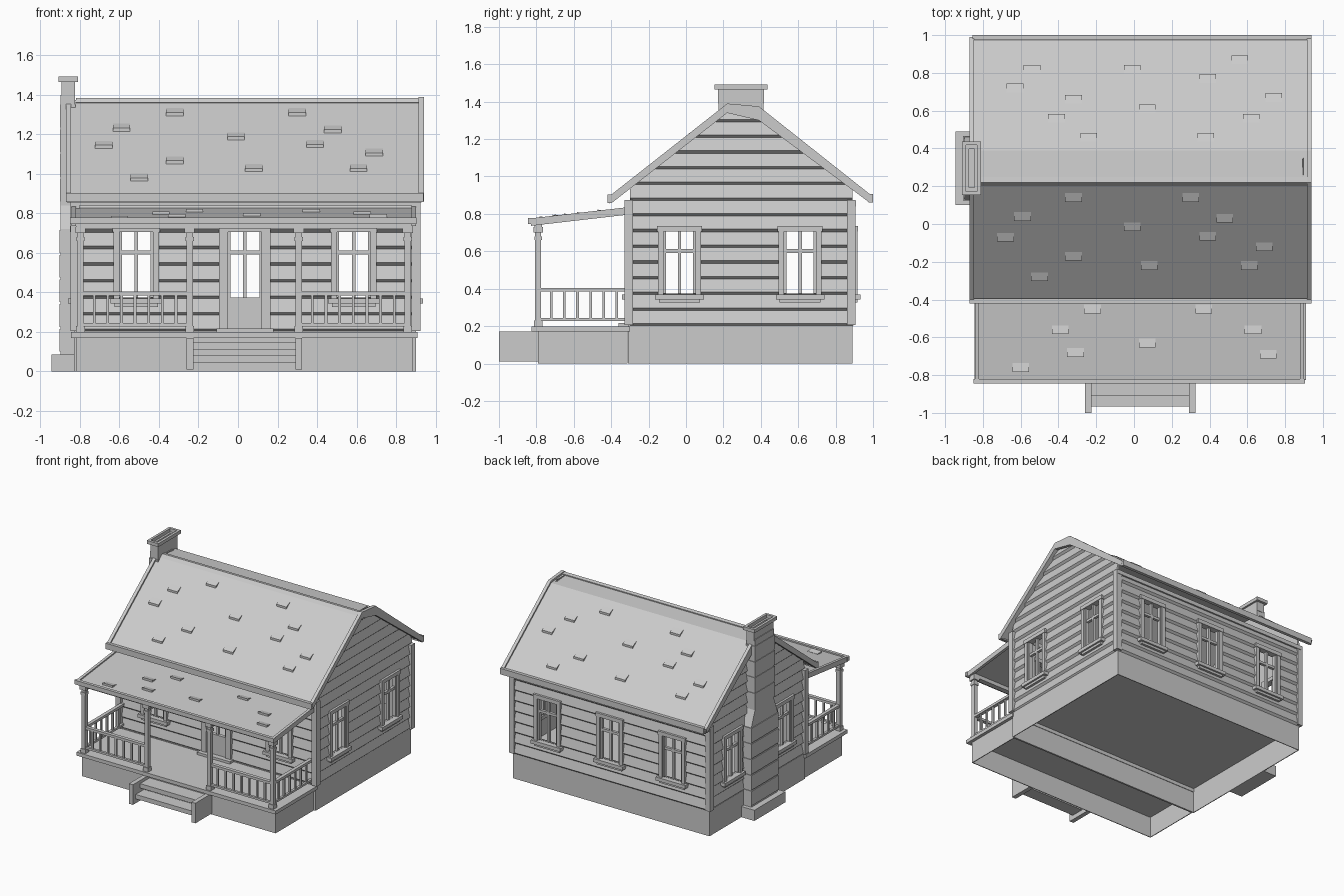
import bpy, bmesh
from mathutils import Vector

if "Cube" in bpy.data.objects:
    bpy.data.objects.remove(bpy.data.objects["Cube"])

grey = bpy.data.materials.new("plain_grey")
grey.diffuse_color = (0.6, 0.6, 0.6, 1)
grey.use_nodes = True
grey.node_tree.nodes["Principled BSDF"].inputs["Base Color"].default_value = grey.diffuse_color

XL, XR, YF, YB = -0.82, 0.895, -0.30, 0.89      # house wall planes
SIDES = {  # map (along, outward, up) to world for each wall
    "front": lambda u, d, z: (u, YF - d, z),
    "back": lambda u, d, z: (u, YB + d, z),
    "left": lambda u, d, z: (XL - d, u, z),
    "right": lambda u, d, z: (XR + d, u, z),
}
world = lambda x, y, z: (x, y, z)


def finish(name, bm):
    bmesh.ops.recalc_face_normals(bm, faces=bm.faces[:])
    me = bpy.data.meshes.new(name)
    bm.to_mesh(me)
    bm.free()
    me.materials.append(grey)
    ob = bpy.data.objects.new(name, me)
    bpy.context.scene.collection.objects.link(ob)
    return ob


def loft(bm, loops):
    """Closed solid through a list of equally long loops."""
    vs = [[bm.verts.new(p) for p in lp] for lp in loops]
    n = len(vs[0])
    for a, b in zip(vs, vs[1:]):
        for i in range(n):
            bm.faces.new((a[i], a[(i + 1) % n], b[(i + 1) % n], b[i]))
    bm.faces.new(vs[0])
    bm.faces.new(vs[-1])


def rect(x0, x1, y0, y1, z):
    return [(x0, y0, z), (x1, y0, z), (x1, y1, z), (x0, y1, z)]


def boxes(name, items, fn=world):
    bm = bmesh.new()
    for x0, x1, y0, y1, z0, z1 in items:
        loft(bm, [[fn(*p) for p in rect(x0, x1, y0, y1, z)] for z in (z0, z1)])
    return finish(name, bm)


def x_prism(name, profile, x0, x1):
    bm = bmesh.new()
    loft(bm, [[(x, y, z) for y, z in profile] for x in (x0, x1)])
    return finish(name, bm)


# ---- foundations: hollow, open underneath
def hollow_base(name, x0, x1, y0, y1, h, t=0.006):
    boxes(name, [(x0, x1, y0, y0 + t, 0, h), (x0, x1, y1 - t, y1, 0, h),
                 (x0, x0 + t, y0 + t, y1 - t, 0, h), (x1 - t, x1, y0 + t, y1 - t, 0, h),
                 (x0 + t, x1 - t, y0 + t, y1 - t, h - t, h)])


hollow_base("house_foundation", -0.83, 0.90, -0.31, 0.89, 0.205)
hollow_base("porch_foundation", -0.82, 0.885, -0.79, -0.312, 0.172)
boxes("porch_deck", [(-0.845, 0.91, -0.825, -0.30, 0.17, 0.198)])

# ---- steps
boxes("step_stringers", [(-0.26, -0.225, -1.0, -0.79, 0.01, 0.17),
                         (0.29, 0.325, -1.0, -0.79, 0.01, 0.17)])
boxes("step_treads", [(-0.225, 0.29, -0.91, -0.79, 0.11, 0.145),
                      (-0.225, 0.29, -0.965, -0.86, 0.045, 0.08)])

# ---- openings: (centre, bottom, top) for every wall
WIN = (0.375, 0.705)
OPEN = {
    "front": [(-0.515, *WIN), (0.035, *WIN), (0.585, *WIN)],
    "back": [(-0.515, *WIN), (0.035, *WIN), (0.585, *WIN)],
    "left": [(-0.035, *WIN), (0.61, *WIN)],
    "right": [(-0.035, *WIN), (0.61, *WIN)],
}


# ---- clapboard walls with cut openings; gables trimmed to the roof
def siding(side, u0, u1, courses, h=0.084, z0=0.2):
    fn = SIDES[side]
    prof = [(-0.006, z0)]
    for i in range(courses):
        z = z0 + i * h
        prof += [(0, z), (0.016, z + 0.014)]
    prof += [(0, z0 + courses * h), (-0.006, z0 + courses * h)]
    bm = bmesh.new()
    loft(bm, [[fn(u, d, z) for d, z in prof] for u in (u0, u1)])
    ob = finish(side + "_siding_wall", bm)
    cut = boxes("cutter", [(c - 0.085, c + 0.085, -0.1, 0.1, a, b) for c, a, b in OPEN[side]], fn)
    cut.hide_render = True
    mod = ob.modifiers.new("openings", "BOOLEAN")
    mod.object, mod.operation, mod.solver = cut, "DIFFERENCE", "EXACT"
    dg = bpy.context.evaluated_depsgraph_get()
    me = bpy.data.meshes.new_from_object(ob.evaluated_get(dg))
    ob.modifiers.clear()
    bpy.data.objects.remove(cut)
    bm = bmesh.new()
    bm.from_mesh(me)
    for co, no in (((0, -0.41, 0.86), (0, -0.495, 0.63)), ((0, 0.99, 0.865), (0, 0.475, 0.6))):
        bmesh.ops.bisect_plane(bm, geom=bm.verts[:] + bm.edges[:] + bm.faces[:],
                               plane_co=Vector(co), plane_no=Vector(no), clear_outer=True)
    bm.to_mesh(ob.data)
    bm.free()


siding("front", XL, XR, 8)
siding("back", XL, XR, 8)
siding("left", YF, YB, 14)
siding("right", YF, YB, 14)


# ---- window frames, sills and glazing bars
def window(name, side, c, a, b, sill=True):
    w = 0.085
    parts = [(c - w - 0.03, c - w, -0.02, 0.026, a - 0.01, b),
             (c + w, c + w + 0.03, -0.02, 0.026, a - 0.01, b),
             (c - w - 0.035, c + w + 0.035, -0.02, 0.03, b, b + 0.03),
             (c - 0.009, c + 0.009, -0.012, 0.01, a, b),
             (c - w, c + w, -0.012, 0.01, 0.592, 0.612)]
    for s in (-1, 1):   # sash stiles
        parts.append(tuple(sorted((c + s * w, c + s * (w - 0.012)))) + (-0.015, 0.015, a, b))
    if sill:
        parts += [(c - w - 0.045, c + w + 0.045, -0.02, 0.042, a - 0.032, a - 0.005),
                  (c - w - 0.025, c + w + 0.025, 0, 0.028, a - 0.05, a - 0.032)]
    boxes(name, parts, SIDES[side])


for side, holes in OPEN.items():
    for i, (c, a, b) in enumerate(holes):
        door = side == "front" and i == 1
        window("door_light" if door else f"{side}_window", side, c, a, b, not door)
boxes("front_door", [(-0.05, 0.12, -0.01, 0.018, 0.215, 0.375),
                     (-0.095, -0.05, -0.02, 0.028, 0.2, 0.74), (0.12, 0.165, -0.02, 0.028, 0.2, 0.74),
                     (-0.11, 0.18, 0, 0.06, 0.195, 0.217)], SIDES["front"])

# ---- corner boards and wall-top trim
boxes("corner_boards", [(x, x + 0.045, y, y + 0.045, 0.205, 0.875)
                        for x in (-0.848, 0.878) for y in (-0.328, 0.862)])
boxes("wall_trim", [(-0.84, 0.915, -0.322, -0.29, 0.84, 0.872), (-0.84, 0.915, 0.88, 0.91, 0.84, 0.872)])

# ---- main roof set slightly below its rakes, and eave fascias
top = [(-0.41, 0.895), (0.22, 1.39), (0.39, 1.375), (0.99, 0.90)]
x_prism("main_roof", [(y, z - 0.015) for y, z in top] + [(y, z - 0.04) for y, z in reversed(top)], -0.865, 0.93)
for x in (-0.872, 0.915):
    x_prism("gable_rake", top + [(0.975, 0.865), (0.39, 1.30), (0.22, 1.34), (-0.395, 0.86)], x, x + 0.026)
x_prism("ridge_cap", [(0.20, 1.36), (0.22, 1.385), (0.25, 1.38), (0.25, 1.35)], -0.82, 0.92)
boxes("eave_fascias", [(-0.872, 0.94, -0.42, -0.395, 0.857, 0.903),
                       (-0.855, 0.94, 0.975, 1.0, 0.86, 0.907)])

# ---- porch roof, beam, posts and railings
p_z = lambda y: 0.765 + 0.115 * (y + 0.84)
p_prof = lambda up, dn: [(-0.83, p_z(-0.83) + up), (-0.31, p_z(-0.31) + up),
                         (-0.31, p_z(-0.31) - dn), (-0.83, p_z(-0.83) - dn)]
x_prism("porch_roof", p_prof(0, 0.02), -0.835, 0.9)
for x in (-0.842, 0.878):
    x_prism("porch_roof_edge", p_prof(0.01, 0.03), x, x + 0.022)
boxes("porch_fascia", [(-0.85, 0.905, -0.845, -0.82, 0.745, 0.778)])
boxes("porch_beam", [(-0.82, 0.885, -0.81, -0.77, 0.722, 0.752)])
POSTS = (-0.797, -0.245, 0.307, 0.86)
for x in POSTS:
    boxes("porch_post", [(x - r, x + r, -0.79 - r, -0.79 + r, a, b) for r, a, b in
                         ((0.016, 0.198, 0.73), (0.022, 0.198, 0.23), (0.021, 0.66, 0.68), (0.026, 0.7, 0.73))])


def railing(name, a, b, fn, n):
    parts = [(a, b, -0.014, 0.014, 0.385, 0.405), (a, b, -0.01, 0.01, 0.228, 0.244)]
    for i in range(1, n + 1):
        u = a + (b - a) * i / (n + 1)
        parts.append((u - 0.007, u + 0.007, -0.007, 0.007, 0.24, 0.39))
    boxes(name, parts, fn)


for a, b in ((POSTS[0], POSTS[1]), (POSTS[2], POSTS[3])):
    railing("front_railing", a, b, lambda u, d, z: (u, -0.79 + d, z), 7)
for px in (POSTS[0], POSTS[3]):
    railing("side_railing", -0.79, -0.30, lambda u, d, z: (px + d, u, z), 6)

# ---- chimney: footing, wide stack, shoulder, flue and hollow cap
boxes("chimney_footing", [(-0.945, -0.828, 0.10, 0.49, 0, 0.085)])
bm = bmesh.new()
loft(bm, [rect(-0.898, -0.825, 0.295 - w, 0.295 + w, z) for w, z in
          ((0.165, 0.085), (0.165, 0.72), (0.12, 0.84), (0.12, 1.40))])
for i in range(5):   # raised stone courses
    z = 0.1 + i * 0.125
    loft(bm, [rect(-0.904, -0.83, 0.125, 0.465, h) for h in (z, z + 0.115)])
for i in range(4):
    z = 0.86 + i * 0.125
    loft(bm, [rect(-0.902, -0.822, 0.17, 0.42, h) for h in (z, z + 0.115)])
finish("chimney_stack", bm)


def ring(x0, x1, y0, y1, z0, z1, t=0.02):
    return [(x0, x1, y0, y0 + t, z0, z1), (x0, x1, y1 - t, y1, z0, z1),
            (x0, x0 + t, y0 + t, y1 - t, z0, z1), (x1 - t, x1, y0 + t, y1 - t, z0, z1)]


boxes("chimney_cap", ring(-0.893, -0.825, 0.172, 0.418, 1.39, 1.465) + ring(-0.91, -0.81, 0.153, 0.437, 1.465, 1.492))


# ---- loose shingles: flush at the upper edge, lifted at the lower edge
def shingles(name, spots, zf, down):
    bm = bmesh.new()
    for x, y in spots:
        foot = rect(x - 0.044, x + 0.044, y - 0.023, y + 0.023, 0)
        loft(bm, [[(px, py, zf(py) + (lift if (py - y) * down > 0 else 0.002 if lift > 0 else lift))
                   for px, py, _ in foot] for lift in (-0.006, 0.016)])
    finish(name, bm)


shingles("front_roof_shingles", [(-0.32, 0.14), (-0.59, 0.04), (-0.68, -0.07), (-0.32, -0.17), (-0.5, -0.28),
                                 (-0.01, -0.015), (0.08, -0.22), (0.30, 0.14), (0.48, 0.03), (0.39, -0.065),
                                 (0.69, -0.12), (0.61, -0.22)], lambda y: 0.88 + 0.7857 * (y + 0.41), -1)
shingles("back_roof_shingles", [(-0.54, 0.82), (-0.63, 0.72), (-0.32, 0.66), (-0.41, 0.56), (-0.24, 0.46),
                                (-0.01, 0.82), (0.07, 0.61), (0.39, 0.77), (0.56, 0.87), (0.74, 0.67),
                                (0.38, 0.46), (0.62, 0.56)], lambda y: 0.885 + 0.7917 * (0.99 - y), 1)
shingles("porch_roof_shingles", [(-0.22, -0.45), (0.37, -0.45), (-0.39, -0.56), (-0.31, -0.68), (-0.60, -0.76),
                                 (0.07, -0.63), (0.63, -0.56), (0.71, -0.69)], p_z, -1)
